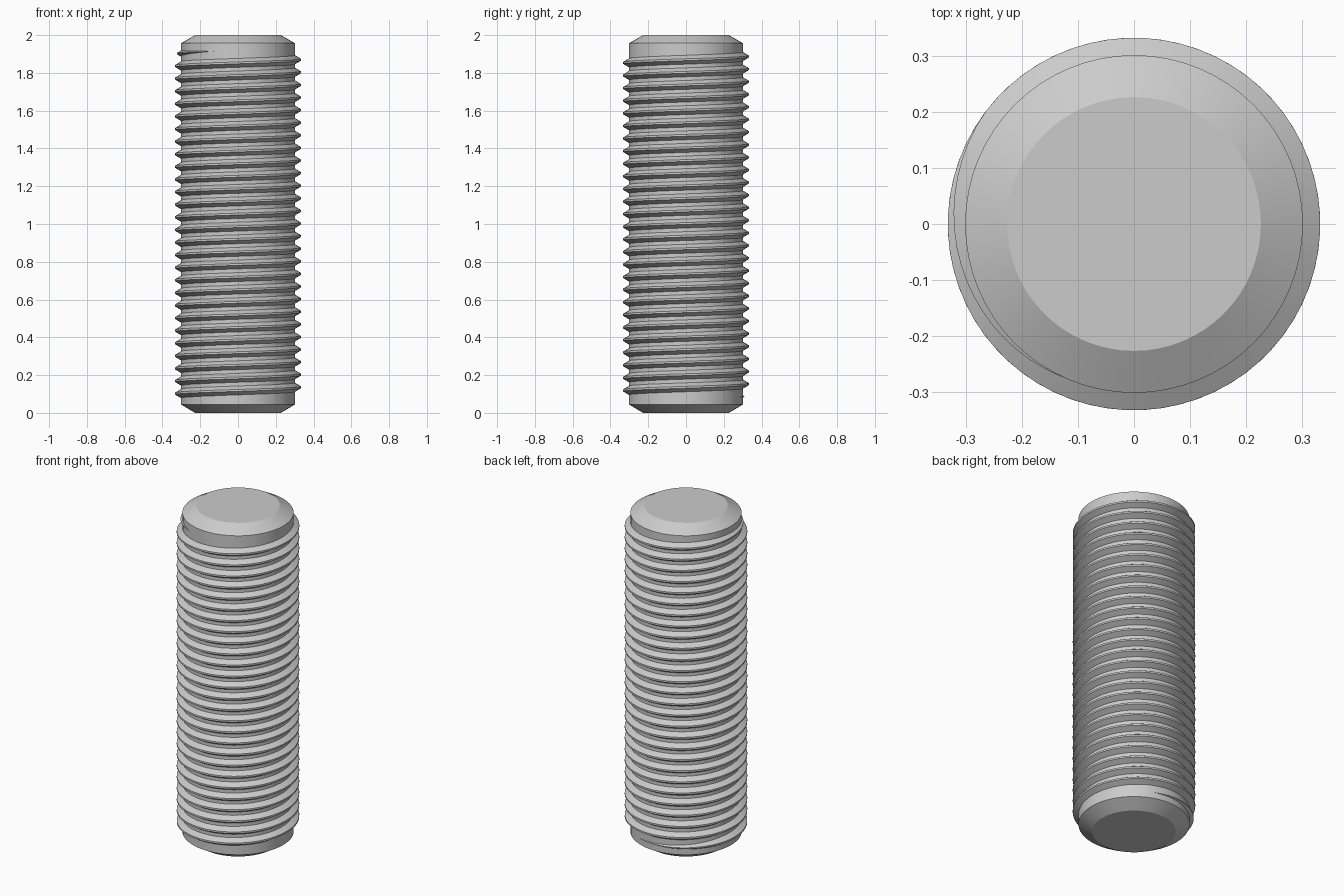
import bpy, bmesh, math

cube = bpy.data.objects.get("Cube")
if cube:
    bpy.data.objects.remove(cube, do_unlink=True)

CORE, CREST, PITCH, SIDES = 0.302, 0.333, 0.0667, 64

steel = bpy.data.materials.new("grey steel")
steel.use_nodes = True
steel.diffuse_color = (0.6, 0.6, 0.6, 1)
steel.node_tree.nodes["Principled BSDF"].inputs["Base Color"].default_value = (0.6, 0.6, 0.6, 1)


def finish(name, bm):
    bmesh.ops.recalc_face_normals(bm, faces=bm.faces)
    mesh = bpy.data.meshes.new(name)
    bm.to_mesh(mesh)
    bm.free()
    obj = bpy.data.objects.new(name, mesh)
    bpy.context.collection.objects.link(obj)
    mesh.materials.append(steel)
    bpy.ops.object.select_all(action='DESELECT')
    obj.select_set(True)
    bpy.context.view_layer.objects.active = obj
    bpy.ops.object.shade_smooth_by_angle(angle=math.radians(25))
    return obj


def loft(name, rings, closed):
    """Skin a list of point rings and cap both ends."""
    bm = bmesh.new()
    loops = [[bm.verts.new(p) for p in ring] for ring in rings]
    n = len(loops[0])
    for a, b in zip(loops, loops[1:]):
        for i in range(n):
            j = (i + 1) % n
            bm.faces.new((a[i], a[j], b[j], b[i]))
    bm.faces.new(loops[0])
    bm.faces.new(loops[-1])
    return finish(name, bm)


def polar(r, angle, z):
    return (r * math.cos(angle), r * math.sin(angle), z)


# Chamfered core rod
profile = [(0.227, 0), (CORE, 0.045), (CORE, 1.957), (0.227, 2)]
loft("core_rod", [[polar(r, math.tau * i / SIDES, z) for i in range(SIDES)]
                  for r, z in profile], True)

# Right-handed helical thread ridge, fading into the core at both ends
start, end = math.radians(60), math.radians(255) + math.tau * 27
fade = math.radians(110)
z_start = 0.08
count = round((end - start) / math.tau * SIDES)
rings = []
for k in range(count + 1):
    angle = start + (end - start) * k / count
    z = z_start + PITCH * (angle - start) / math.tau
    grow = min(1, (angle - start) / fade, (end - angle) / fade)
    tip = CORE - 0.003 + (CREST - CORE + 0.003) * grow
    half = 0.026 * max(grow, 0.1)
    rings.append([polar(r, angle, z + dz) for r, dz in
                  ((CORE - 0.004, -half), (tip, -0.005 * max(grow, 0.1)),
                   (tip, 0.005 * max(grow, 0.1)), (CORE - 0.004, half))])
loft("screw_thread", rings, False)
